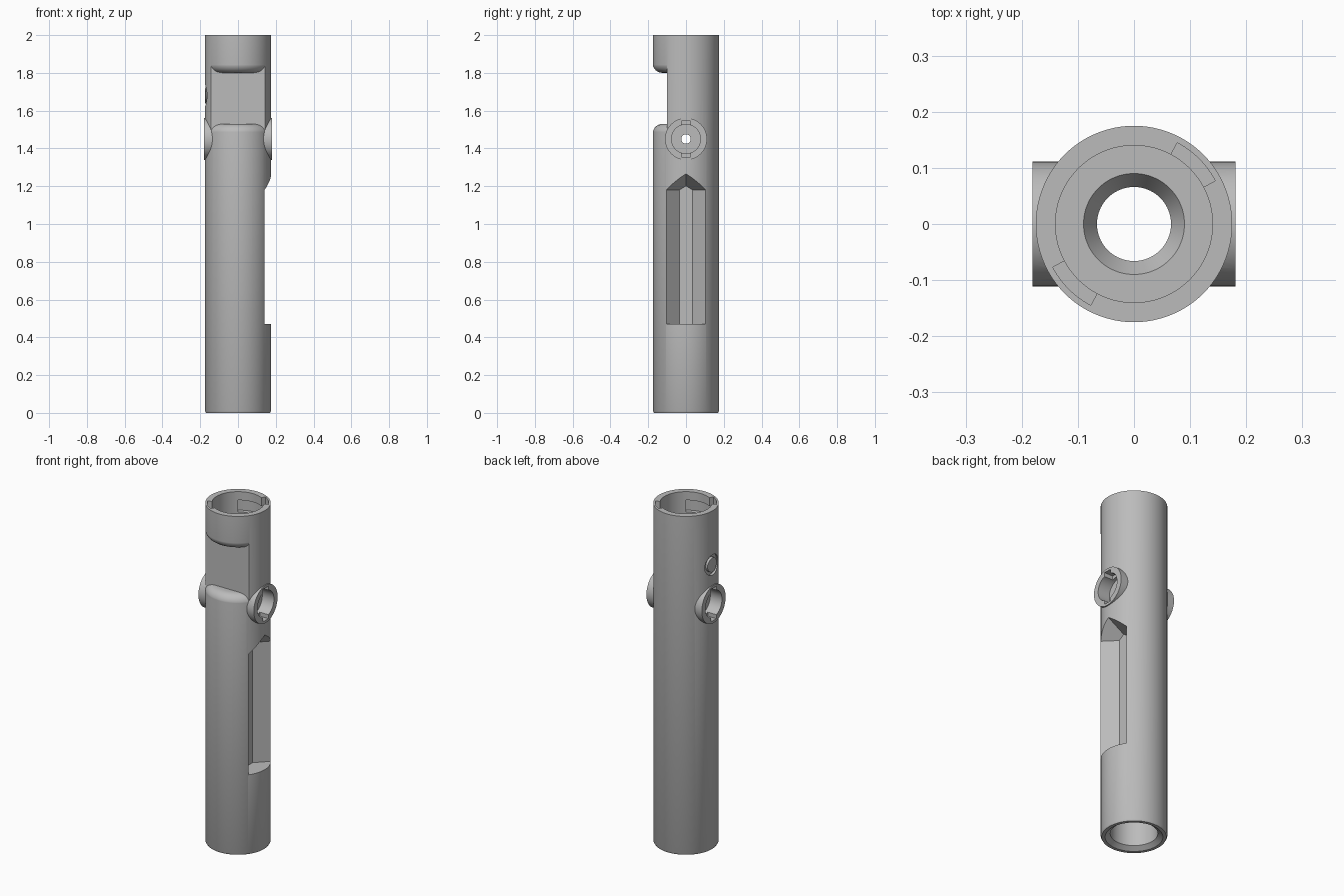
import bpy, bmesh, math
from mathutils import Matrix, Vector

cube = bpy.data.objects.get("Cube")
if cube:
    bpy.data.objects.remove(cube, do_unlink=True)

grey = bpy.data.materials.new("plain_grey")
grey.use_nodes = True
colour = (0.5, 0.5, 0.5, 1)
grey.diffuse_color = colour
grey.node_tree.nodes["Principled BSDF"].inputs["Base Color"].default_value = colour


def finish(name, bm):
    bmesh.ops.recalc_face_normals(bm, faces=bm.faces)
    mesh = bpy.data.meshes.new(name)
    bm.to_mesh(mesh)
    bm.free()
    mesh.materials.append(grey)
    obj = bpy.data.objects.new(name, mesh)
    bpy.context.collection.objects.link(obj)
    return obj


def revolve(name, profile, start=0, end=360, steps=96):
    """Turn a closed (radius, z) loop about z, capping partial turns."""
    bm = bmesh.new()
    full = end - start == 360
    rings = []
    for i in range(steps if full else steps + 1):
        a = math.radians(start + (end - start) * i / steps)
        rings.append([bm.verts.new((r * math.cos(a), r * math.sin(a), z)) for r, z in profile])
    n = len(profile)
    for i in range(steps):
        p, q = rings[i], rings[(i + 1) % len(rings)]
        for j in range(n):
            k = (j + 1) % n
            bm.faces.new((p[j], p[k], q[k], q[j]))
    if not full:
        bm.faces.new(rings[0])
        bm.faces.new(rings[-1])
    return finish(name, bm)


def rod(name, radius, x0, x1, z, sides=64):
    """Cylinder lying along x."""
    bm = bmesh.new()
    place = Matrix.Translation(((x0 + x1) / 2, 0, z)) @ Matrix.Rotation(math.pi / 2, 4, 'Y')
    bmesh.ops.create_cone(bm, cap_ends=True, segments=sides, radius1=radius,
                          radius2=radius, depth=abs(x1 - x0), matrix=place)
    return finish(name, bm)


def box(name, low, high):
    bm = bmesh.new()
    low, high = Vector(low), Vector(high)
    bmesh.ops.create_cube(bm, size=1, matrix=Matrix.Translation((low + high) / 2)
                          @ Matrix.Diagonal((*(high - low), 1)))
    return finish(name, bm)


def combine(target, tool, operation):
    """Apply a boolean and discard the tool."""
    tool.hide_render = True
    mod = target.modifiers.new("combine", 'BOOLEAN')
    mod.object = tool
    mod.operation = operation
    mod.solver = 'EXACT'
    bpy.context.view_layer.objects.active = target
    bpy.ops.object.modifier_apply(modifier=mod.name)
    bpy.data.objects.remove(tool, do_unlink=True)


# Tube with stepped bore, funnel and chamfered foot
tube = revolve("tube_body", [
    (.17, 0), (.175, .01), (.175, 2), (.14, 2), (.14, 1.86), (.09, 1.86),
    (.066, 1.82), (.066, .4), (.125, .36), (.125, .02), (.152, 0)])

# Flat front pocket between two rounded lips
quarter = [math.radians(15 * i) for i in range(7)]
lower = [(.125 + .051 * math.cos(a), 1.48 + .05 * math.sin(a)) for a in reversed(quarter)]
upper = [(.125 + .051 * math.cos(a), 1.85 - .05 * math.sin(a)) for a in quarter]
pocket = revolve("pocket_cutter", [(.05, 1.53)] + lower + [(.22, 1.48), (.22, 1.85)]
                 + upper + [(.05, 1.80)])
combine(pocket, box("pocket_limit", (-.3, -.3, 1.4), (.3, -.1, 1.95)), 'INTERSECT')
combine(tube, pocket, 'DIFFERENCE')

# Side bosses with notched sockets
pivot = 1.45
for side in (1, -1):
    combine(tube, rod("boss", .111, side * .1, side * .181, pivot), 'UNION')
for side in (1, -1):
    combine(tube, rod("socket_cutter", .077, side * .105, side * .3, pivot), 'DIFFERENCE')
    ends = sorted((side * .125, side * .3))
    combine(tube, box("notch_cutter", (ends[0], -.025, pivot - .096),
                      (ends[1], .025, pivot + .096)), 'DIFFERENCE')
combine(tube, rod("pin_hole_cutter", .025, -.3, .3, pivot, 32), 'DIFFERENCE')

# Long side recess with sloping walls and a gabled top
bm = bmesh.new()
loops = []
for x, half, apex in ((.071, .035, 1.2015), (.2, .164, 1.281)):
    outline = [(-half, .47), (half, .47), (half, 1.18), (0, apex), (-half, 1.18)]
    loops.append([bm.verts.new((x, y, z)) for y, z in outline])
    bm.faces.new(loops[-1])
for j in range(5):
    k = (j + 1) % 5
    bm.faces.new((loops[0][j], loops[0][k], loops[1][k], loops[1][j]))
combine(tube, finish("recess_cutter", bm), 'DIFFERENCE')

# Bayonet entries and locking channels inside the top rim
for turn in (0, 180):
    for a0, a1, top in ((28, 62, 2.1), (29, 125, 1.95)):
        loop = [(.12, 1.88), (.164, 1.88), (.164, top), (.12, top)]
        combine(tube, revolve("bayonet_cutter", loop, a0 + turn, a1 + turn, 24), 'DIFFERENCE')

# Shallow round recess with a raised centre on the right
mark = rod("round_mark_cutter", .06, -.158, -.3, 1.68, 48)
combine(mark, rod("round_mark_centre", .042, -.1, -.4, 1.68, 48), 'DIFFERENCE')
combine(tube, mark, 'DIFFERENCE')

# Smooth round walls, crisp edges
bpy.ops.object.select_all(action='DESELECT')
tube.select_set(True)
bpy.context.view_layer.objects.active = tube
bpy.ops.object.shade_smooth_by_angle(angle=math.radians(30))
